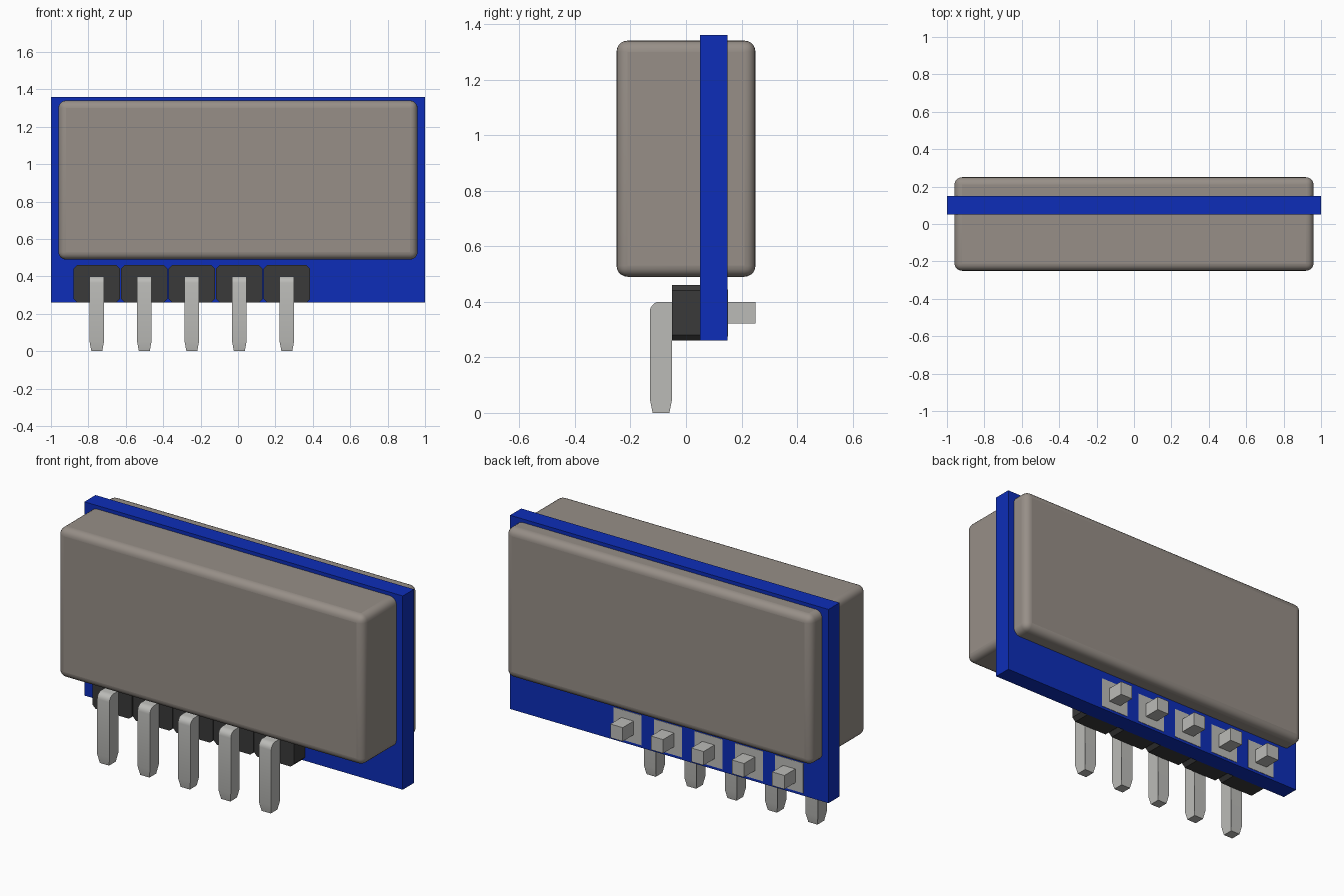
import bpy, bmesh, math
from mathutils import Vector

cube = bpy.data.objects.get("Cube")
if cube:
    bpy.data.objects.remove(cube, do_unlink=True)


def material(name, rgb):
    m = bpy.data.materials.new(name)
    m.use_nodes = True
    m.diffuse_color = (*rgb, 1)
    bsdf = m.node_tree.nodes["Principled BSDF"]
    bsdf.inputs["Base Color"].default_value = (*rgb, 1)
    bsdf.inputs["Roughness"].default_value = 0.6
    return m


BLUE = material("board blue", (0.004, 0.027, 0.48))
METAL = material("warm grey casing", (0.31, 0.275, 0.245))
PIN = material("pin silver", (0.5, 0.5, 0.48))
BLACK = material("header black", (0.042, 0.042, 0.042))


def finish(name, bm, mat):
    bmesh.ops.recalc_face_normals(bm, faces=bm.faces)
    mesh = bpy.data.meshes.new(name)
    bm.to_mesh(mesh)
    bm.free()
    mesh.materials.append(mat)
    obj = bpy.data.objects.new(name, mesh)
    bpy.context.collection.objects.link(obj)
    return obj


def box(name, lo, hi, mat):
    lo, hi = Vector(lo), Vector(hi)
    bm = bmesh.new()
    bmesh.ops.create_cube(bm, size=1)
    bmesh.ops.scale(bm, vec=hi - lo, verts=bm.verts)
    bmesh.ops.translate(bm, vec=(lo + hi) / 2, verts=bm.verts)
    return finish(name, bm, mat)


def prism(name, outline, axis, start, end, mat):
    """Extrude a 2D outline along x (outline in y, z) or y (outline in x, z)."""
    bm = bmesh.new()
    place = (lambda a, b: (start, a, b)) if axis == "x" else (lambda a, b: (a, start, b))
    face = bm.faces.new([bm.verts.new(place(a, b)) for a, b in outline])
    new = bmesh.ops.extrude_face_region(bm, geom=[face])["geom"]
    move = Vector((end - start, 0, 0) if axis == "x" else (0, end - start, 0))
    bmesh.ops.translate(bm, vec=move, verts=[v for v in new if isinstance(v, bmesh.types.BMVert)])
    return finish(name, bm, mat)


def smooth(obj, degrees):
    bpy.ops.object.select_all(action="DESELECT")
    obj.select_set(True)
    bpy.context.view_layer.objects.active = obj
    bpy.ops.object.shade_smooth_by_angle(angle=math.radians(degrees))


# Circuit board and the rounded casing passing through it
box("circuit_board", (-1, 0.05, 0.26), (1, 0.15, 1.36), BLUE)
casing = box("casing", (-0.96, -0.25, 0.49), (0.96, 0.25, 1.34), METAL)
bevel = casing.modifiers.new("rounded edges", "BEVEL")
bevel.width = 0.04
bevel.segments = 5
smooth(casing, 40)

# Right-angle pin header: block, bent pin and solder pad for each position
HALF = 0.0385
for i in range(5):
    x = -0.755 + 0.254 * i
    n = i + 1

    w, c, low, high = 0.125, 0.02, 0.26, 0.46
    outline = [(x - w + c, low), (x + w - c, low), (x + w, low + c), (x + w, high - c),
               (x + w - c, high), (x - w + c, high), (x - w, high - c), (x - w, low + c)]
    prism(f"header_block_{n}", outline, "y", -0.05, 0.05, BLACK)

    # Side profile of the pin, with a rounded outer bend
    r = 0.035
    bend = [(-0.13 + r - r * math.cos(a), 0.4 - r + r * math.sin(a))
            for a in (math.pi / 2 * k / 5 for k in range(6))]
    profile = [(-0.12, 0), (-0.13, 0.05), *bend, (0.25, 0.4), (0.25, 0.322),
               (-0.05, 0.322), (-0.05, 0.05), (-0.06, 0)]
    pin = prism(f"pin_{n}", profile, "x", x - HALF, x + HALF, PIN)
    # Taper the tip sideways as well
    for v in pin.data.vertices:
        if v.co.z < 0.01:
            v.co.x = x + (v.co.x - x) * 0.75
    smooth(pin, 25)

    box(f"solder_pad_{n}", (x - 0.088, 0.148, 0.275), (x + 0.088, 0.152, 0.445), PIN)
